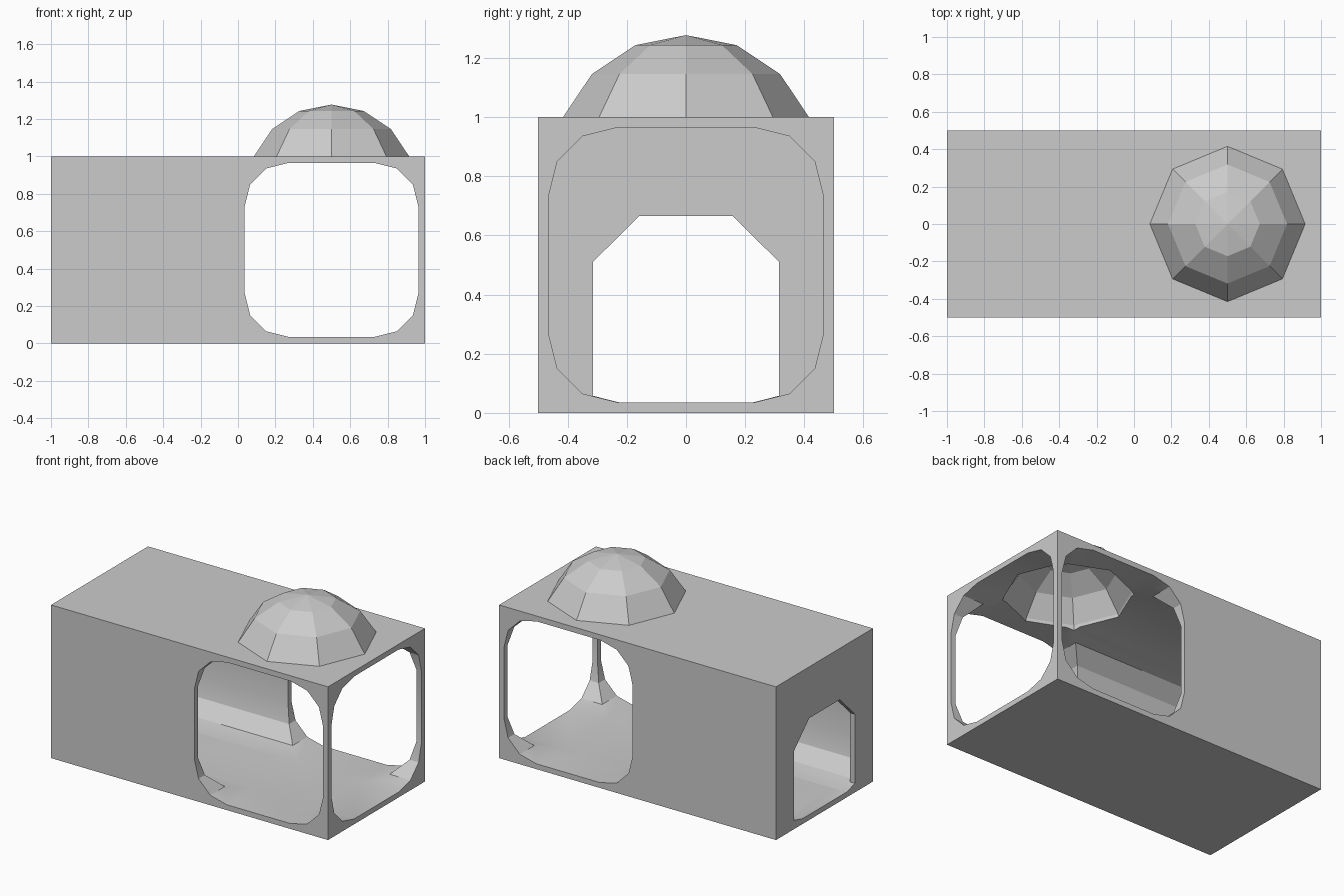
import bpy, bmesh, math

if "Cube" in bpy.data.objects:
    bpy.data.objects.remove(bpy.data.objects["Cube"])

def prism(name, profile, axis, start, end, shift=0.0):
    """Extrude a (horizontal, z) profile along the x or y axis."""
    bm = bmesh.new()
    def put(a, h, z):
        return bm.verts.new((a, h + shift, z) if axis == 'x' else (h + shift, a, z))
    rings = [[put(a, h, z) for h, z in profile] for a in (start, end)]
    bm.faces.new(rings[0])
    bm.faces.new(rings[1])
    n = len(profile)
    for i in range(n):
        j = (i + 1) % n
        bm.faces.new((rings[0][i], rings[0][j], rings[1][j], rings[1][i]))
    bmesh.ops.recalc_face_normals(bm, faces=bm.faces)
    me = bpy.data.meshes.new(name)
    bm.to_mesh(me)
    bm.free()
    ob = bpy.data.objects.new(name, me)
    bpy.context.collection.objects.link(ob)
    return ob

def ball(name, radius):
    bpy.ops.mesh.primitive_uv_sphere_add(segments=8, ring_count=8, radius=radius,
                                         location=(0.5, 0, 0.827))
    ob = bpy.context.object
    ob.name = name
    return ob

def combine(target, other, operation):
    m = target.modifiers.new(operation, 'BOOLEAN')
    m.operation, m.object, m.solver = operation, other, 'EXACT'
    bpy.context.view_layer.objects.active = target
    bpy.ops.object.modifier_apply(modifier=m.name)
    bpy.data.objects.remove(other, do_unlink=True)

# Outer block
house = prism("domed_house", [(-0.5, 0), (0.5, 0), (0.5, 1), (-0.5, 1)], 'x', -1, 1)

# Rounded-square tunnel profile, built from one quarter
quarter = [(0.465, 0.23), (0.435, 0.35), (0.35, 0.435), (0.23, 0.465)]
tunnel = []
for sx, sz in ((1, 1), (-1, 1), (-1, -1), (1, -1)):
    pts = quarter if sx * sz > 0 else quarter[::-1]
    tunnel += [(sx * h, 0.5 + sz * z) for h, z in pts]

# Dome outside, then long room, cross opening and dome hollow
combine(house, ball("dome", 0.45), 'UNION')
combine(house, prism("room", tunnel, 'x', -0.965, 1.1), 'DIFFERENCE')
combine(house, prism("cross_opening", tunnel, 'y', -0.6, 0.6, 0.5), 'DIFFERENCE')
combine(house, ball("dome_hollow", 0.41), 'DIFFERENCE')

# Doorway in the left end wall
half = [(0.225, 0.035), (0.315, 0.058), (0.315, 0.51), (0.158, 0.665)]
door = half + [(-y, z) for y, z in reversed(half)]
combine(house, prism("doorway", door, 'x', -1.1, -0.9), 'DIFFERENCE')

# Soft shading on the room's shallow bends, flat dome facets
bpy.ops.object.select_all(action='DESELECT')
house.select_set(True)
bpy.context.view_layer.objects.active = house
bpy.ops.object.shade_smooth_by_angle(angle=math.radians(20))
for p in house.data.polygons:
    if p.center.z > 0.968:
        p.use_smooth = False
